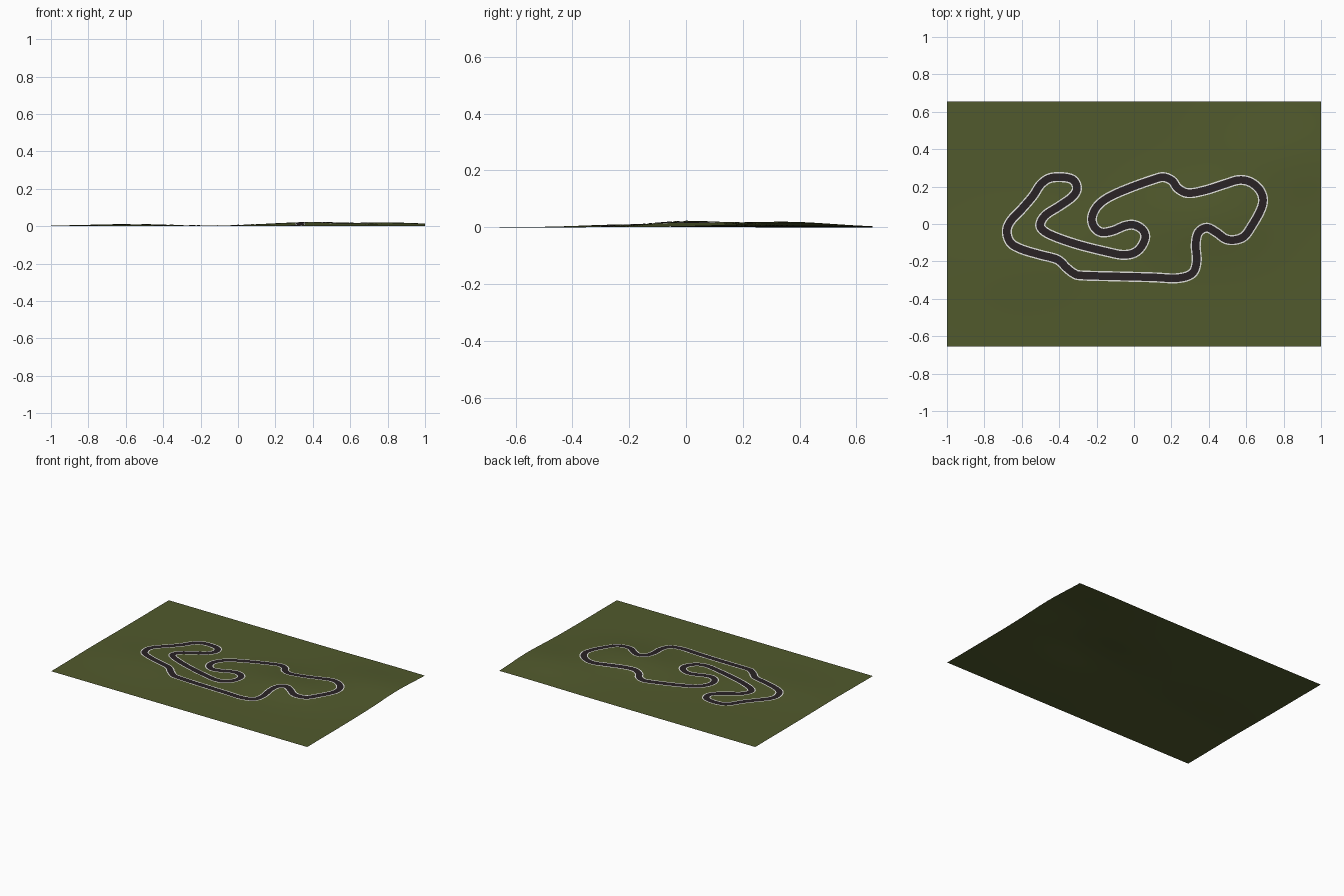
import bpy
import bmesh
import math
from mathutils import Vector

default_cube = bpy.data.objects.get("Cube")
if default_cube:
    bpy.data.objects.remove(default_cube, do_unlink=True)


def make_material(name, colour):
    material = bpy.data.materials.new(name)
    material.use_nodes = True
    material.diffuse_color = colour
    shader = material.node_tree.nodes["Principled BSDF"]
    shader.inputs["Base Color"].default_value = colour
    shader.inputs["Roughness"].default_value = 0.9
    return material


grass = make_material("olive grass", (0.083, 0.102, 0.026, 1))
asphalt = make_material("dark asphalt", (0.022, 0.016, 0.018, 1))
paint = make_material("white paint", (0.75, 0.75, 0.72, 1))

# Gentle hills: centre x, centre y, spread x, spread y, height
HILLS = [
    (0.4, 0.02, 0.25, 0.15, 0.021),
    (0.8, 0.35, 0.25, 0.17, 0.019),
    (-0.6, -0.2, 0.25, 0.16, 0.01),
]


def ground_height(x, y):
    return sum(
        height * math.exp(-0.5 * (((x - cx) / sx) ** 2 + ((y - cy) / sy) ** 2))
        for cx, cy, sx, sy, height in HILLS
    )


def finish(bm, name, material):
    mesh = bpy.data.meshes.new(name)
    bm.to_mesh(mesh)
    bm.free()
    mesh.materials.append(material)
    for polygon in mesh.polygons:
        polygon.use_smooth = True
    obj = bpy.data.objects.new(name, mesh)
    bpy.context.collection.objects.link(obj)
    return obj


# Ground sheet
bm = bmesh.new()
bmesh.ops.create_grid(bm, x_segments=120, y_segments=80, size=1)
for vert in bm.verts:
    vert.co.y *= 0.656
    vert.co.z = ground_height(vert.co.x, vert.co.y)
finish(bm, "ground", grass)

# Centre line of the circuit, in hundredths
CIRCUIT = [
    (-28, -27.5), (-10, -28), (10, -28.5), (23, -29), (31, -26.5), (33.5, -20),
    (33, -11), (34.5, -4.5), (39, -2), (44, -4.5), (49, -8), (54, -8.5),
    (59, -6.5), (63, -1), (67.5, 7), (69, 13), (67, 18.5), (62, 22.5),
    (56, 23.5), (49, 21.5), (38, 18), (29, 16.5), (23.5, 19), (20.5, 23),
    (16, 25), (11, 24), (-3, 19), (-14, 14), (-20, 9), (-22.5, 3),
    (-21, -2), (-17, -4.5), (-11, -3.5), (-5, -1), (0, -0.5), (4.5, -3),
    (6, -7), (4, -12), (0, -15.5), (-6, -16.5), (-14, -15), (-30, -11),
    (-43, -6.5), (-49, -3), (-50, 0.5), (-47, 5), (-40, 9.5), (-33, 14.5),
    (-30.5, 19), (-32.5, 23.5), (-38, 25), (-45, 24.5), (-50, 21), (-54, 15),
    (-60, 8), (-66, 1.5), (-68, -4), (-66, -10), (-60, -13.5), (-50, -16.5),
    (-41, -19), (-36, -23.5), (-32, -26.5),
]


def smooth_loop(points, steps):
    """Closed spline through all the points."""
    path = []
    count = len(points)
    for i in range(count):
        a, b, c, d = (points[(i + k) % count] for k in range(-1, 3))
        for step in range(steps):
            t = step / steps
            path.append(0.5 * (2 * b + (c - a) * t
                               + (2 * a - 5 * b + 4 * c - d) * t ** 2
                               + (3 * b - a - 3 * c + d) * t ** 3))
    return path


centre_line = smooth_loop([Vector(p) / 100 for p in CIRCUIT], 8)


def ribbon(name, right, left, lift, material):
    """Strip draped over the ground between two sideways offsets."""
    bm = bmesh.new()
    rows = []
    count = len(centre_line)
    for i, point in enumerate(centre_line):
        along = (centre_line[(i + 1) % count] - centre_line[i - 1]).normalized()
        side = Vector((-along.y, along.x))
        row = []
        for offset in (right, left):
            x, y = point + side * offset
            row.append(bm.verts.new((x, y, ground_height(x, y) + lift)))
        rows.append(row)
    for i in range(count):
        here, ahead = rows[i], rows[(i + 1) % count]
        bm.faces.new((here[0], ahead[0], ahead[1], here[1]))
    return finish(bm, name, material)


# Road surface with a painted line along each edge
ROAD, LINE, LIFT = 0.02, 0.027, 0.0015
ribbon("road", -ROAD, ROAD, LIFT, asphalt)
ribbon("left_edge_line", ROAD, LINE, LIFT, paint)
ribbon("right_edge_line", -LINE, -ROAD, LIFT, paint)
